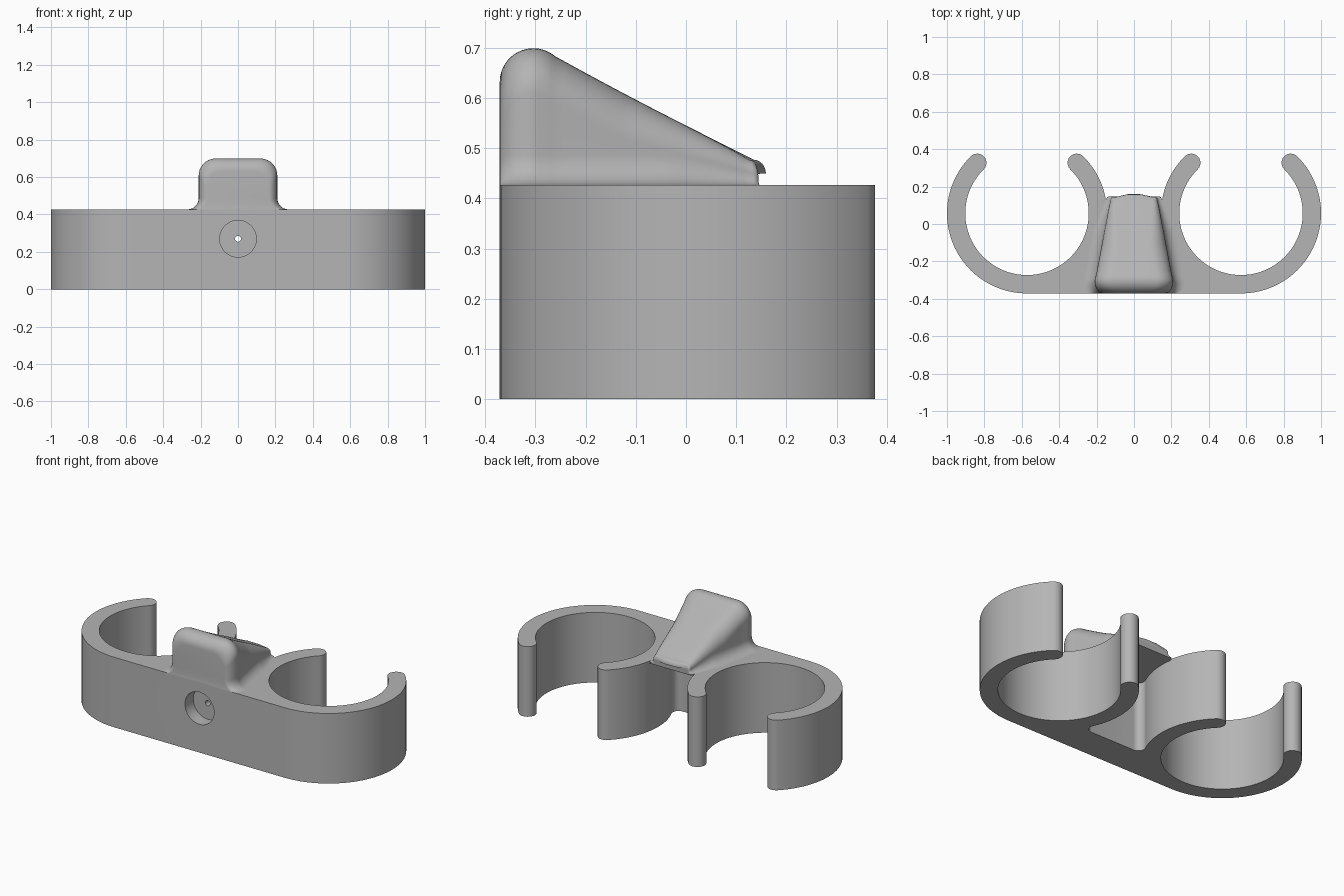
import bpy, bmesh
from math import sin, cos, pi, radians, sqrt, atan2, asin, degrees

if "Cube" in bpy.data.objects:
    bpy.data.objects.remove(bpy.data.objects["Cube"])

grey = bpy.data.materials.new("plain grey")
grey.use_nodes = True
colour = (0.46, 0.46, 0.46, 1)
grey.diffuse_color = colour
grey.node_tree.nodes["Principled BSDF"].inputs["Base Color"].default_value = colour

TOP, FRONT = 0.427, -0.371
RING_X, RING_Y, OUTER, INNER = 0.572, 0.057, 0.428, 0.33


def finish(bm, name):
    bmesh.ops.recalc_face_normals(bm, faces=bm.faces)
    mesh = bpy.data.meshes.new(name)
    bm.to_mesh(mesh)
    bm.free()
    mesh.materials.append(grey)
    obj = bpy.data.objects.new(name, mesh)
    bpy.context.collection.objects.link(obj)
    return obj


def smooth(obj, angle):
    bpy.ops.object.select_all(action='DESELECT')
    obj.select_set(True)
    bpy.context.view_layer.objects.active = obj
    bpy.ops.object.shade_smooth_by_angle(angle=radians(angle))


def arc(cx, cy, r, a, b, n):
    """Points on an arc from angle a to b in degrees."""
    angles = [radians(a + (b - a) * i / n) for i in range(n + 1)]
    return [(cx + r * cos(t), cy + r * sin(t)) for t in angles]


# Clip body: outline of one open ring and half of the web, then its mirror
web_y, fillet = -0.18, 0.04
rise = RING_Y - web_y - fillet
reach = sqrt((OUTER + fillet) ** 2 - rise ** 2)
lean = degrees(atan2(rise, reach))
mid, cap_r = (OUTER + INNER) / 2, (OUTER - INNER) / 2


def ring_cap(angle, start, end):
    t = radians(angle)
    return arc(RING_X + mid * cos(t), RING_Y + mid * sin(t), cap_r, start, end, 12)[1:-1]


open_a, open_b = 45.5, 134.5
half = arc(RING_X, RING_Y, OUTER, -90, open_a, 40)
half += ring_cap(open_a, open_a, open_a + 180)
half += arc(RING_X, RING_Y, INNER, open_a, open_b - 360, 72)
half += ring_cap(open_b, open_b - 180, open_b)
half += arc(RING_X, RING_Y, OUTER, open_b, 180 + lean, 24)
half += arc(RING_X - reach, web_y + fillet, fillet, lean, -90, 12)[1:]
outline = half + [(-x, y) for x, y in reversed(half)]

bm = bmesh.new()
base = bm.faces.new([bm.verts.new((x, y, 0)) for x, y in outline])
out = bmesh.ops.extrude_face_region(bm, geom=[base])
bmesh.ops.translate(bm, vec=(0, 0, TOP),
                    verts=[v for v in out["geom"] if isinstance(v, bmesh.types.BMVert)])
body = finish(bm, "clip_body")


# Screw hole: a wide recess with a narrow hole through the web
def drill(name, radius, depth):
    bpy.ops.mesh.primitive_cylinder_add(vertices=48, radius=radius, depth=depth * 2,
                                        location=(0, FRONT, 0.27), rotation=(pi / 2, 0, 0))
    cutter = bpy.context.object
    cutter.name = name
    cutter.data.materials.append(grey)
    cut = body.modifiers.new(name, 'BOOLEAN')
    cut.operation, cut.solver, cut.object = 'DIFFERENCE', 'EXACT', cutter
    bpy.context.view_layer.objects.active = body
    bpy.ops.object.modifier_apply(modifier=name)
    bpy.data.objects.remove(cutter)


drill("recess_cutter", 0.098, 0.08)
drill("hole_cutter", 0.016, 0.3)
smooth(body, 30)


# Thumb rest: cross-sections lofted from front to back
def section(y, height, width):
    """Flared foot, upright side and rounded shoulder, mirrored."""
    h = height - TOP
    foot = min(0.06, 0.45 * h)
    shoulder = min(0.09, 0.5 * h)
    side = [(width + foot, TOP - 0.007)]
    side += arc(width + foot, TOP + foot, foot, 270, 180, 8)
    side += arc(width - shoulder, height - shoulder, shoulder, 0, 90, 10)
    side += [(width * 0.3, height)]
    points = side + [(-x, z) for x, z in reversed(side)]
    back = ((y - FRONT) / 0.536) ** 8
    return [(x, y - 0.022 * back * sin(pi * min(abs(x), 0.2) / 0.2) ** 2, z)
            for x, z in points]


stations = []
nose = 0.067
for i in range(10):                      # rounded front edge
    t = pi / 2 * i / 9
    stations.append((FRONT + nose * (1 - cos(t)), 0.632 + nose * sin(t),
                     0.165 + 0.045 * sin(t)))
for i in range(1, 6):                    # crest turning into the slope
    t = radians(8 * i)
    stations.append((FRONT + nose + nose * sin(t), 0.632 + nose * cos(t), 0.21 - 0.002 * i))
y0, z0, w0 = stations[-1]
for i in range(1, 25):                   # hollow slope to the back
    t = i / 24
    z = (1 - t) ** 2 * z0 + 2 * t * (1 - t) * 0.572 + t * t * 0.477
    stations.append((y0 + (0.14 - y0) * t, z, w0 + (0.125 - w0) * t))
for i in range(1, 7):                    # rounded back lip
    t = pi / 2 * i / 6
    stations.append((0.14 + 0.025 * sin(t), 0.45 + 0.027 * cos(t), 0.125 - 0.01 * (1 - cos(t))))

bm = bmesh.new()
loops = [[bm.verts.new(p) for p in section(*s)] for s in stations]
for a, b in zip(loops, loops[1:]):
    for i in range(len(a)):
        j = (i + 1) % len(a)
        bm.faces.new((a[i], a[j], b[j], b[i]))
bm.faces.new(loops[0])
bm.faces.new(loops[-1])
rest = finish(bm, "thumb_rest")
smooth(rest, 40)
